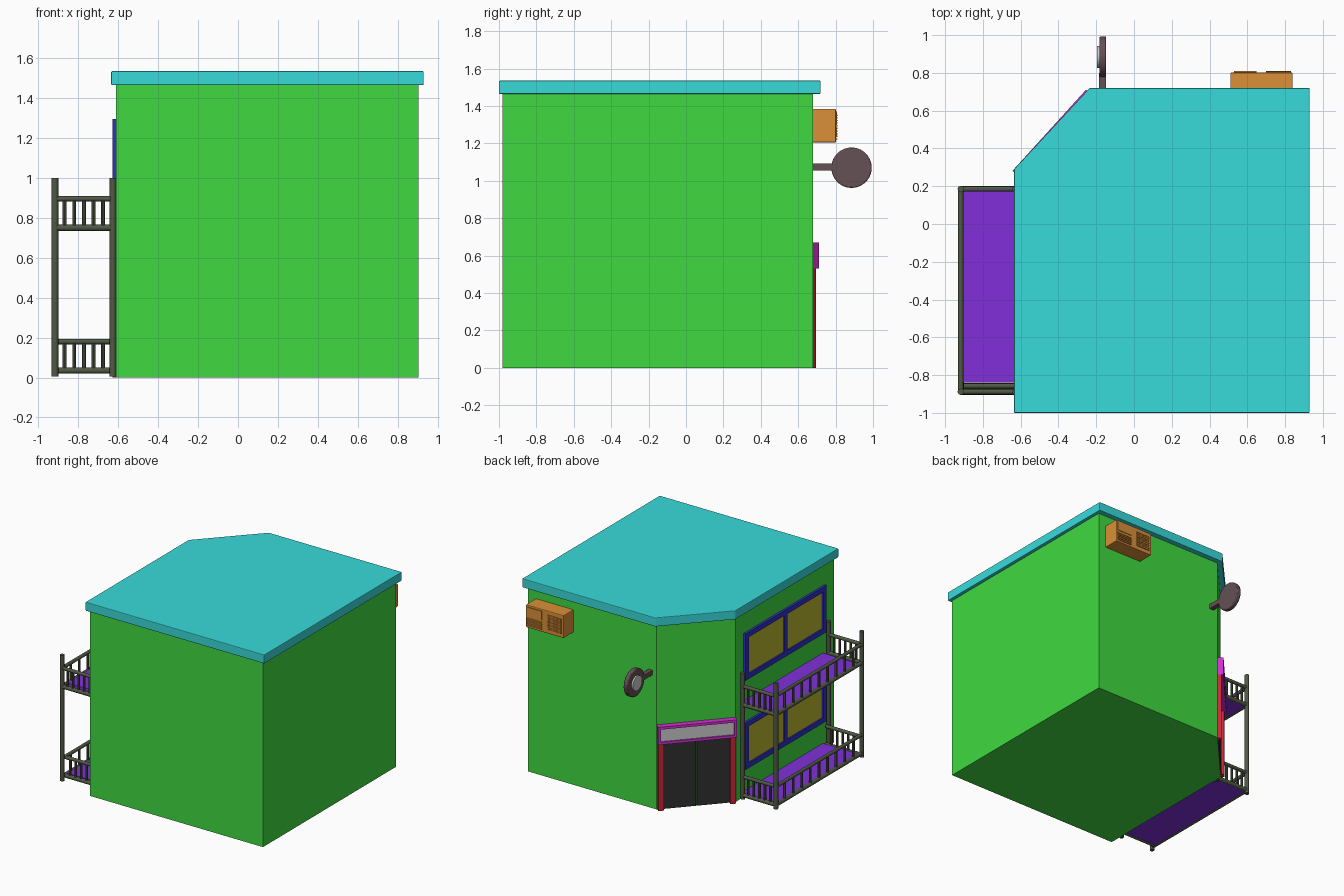
import bpy, bmesh, math
from mathutils import Matrix, Vector

if "Cube" in bpy.data.objects:
    bpy.data.objects.remove(bpy.data.objects["Cube"])


def mat(name, r, g, b):
    m = bpy.data.materials.new(name)
    m.diffuse_color = (r, g, b, 1)
    m.use_nodes = True
    m.node_tree.nodes["Principled BSDF"].inputs["Base Color"].default_value = m.diffuse_color
    return m


GREEN = mat("wall_green", 0.05, 0.70, 0.05)
TEAL = mat("roof_teal", 0.04, 0.70, 0.70)
ORANGE = mat("unit_orange", 0.70, 0.28, 0.04)
BROWN = mat("dark_brown", 0.13, 0.08, 0.09)
IRON = mat("iron", 0.08, 0.10, 0.06)
PURPLE = mat("floor_purple", 0.22, 0.03, 0.70)
BLUE = mat("frame_blue", 0.03, 0.03, 0.60)
YELLOW = mat("glass_yellow", 0.50, 0.47, 0.03)
RED = mat("frame_red", 0.60, 0.02, 0.04)
BLACK = mat("door_black", 0.03, 0.03, 0.03)
MAGENTA = mat("sign_magenta", 0.65, 0.03, 0.65)


def finish(name, bm, material, bevel=0.0, smooth=False):
    bmesh.ops.recalc_face_normals(bm, faces=bm.faces)
    me = bpy.data.meshes.new(name)
    bm.to_mesh(me)
    bm.free()
    ob = bpy.data.objects.new(name, me)
    bpy.context.collection.objects.link(ob)
    if material:
        me.materials.append(material)
    if bevel:
        b = ob.modifiers.new("bevel", 'BEVEL')
        b.width, b.segments = bevel, 2
    if smooth:
        bpy.context.view_layer.objects.active = ob
        ob.select_set(True)
        bpy.ops.object.shade_smooth_by_angle(angle=math.radians(35))
        ob.select_set(False)
    return ob


def add_box(bm, x, y, z, m=Matrix()):
    """Box from (min, max) ranges."""
    r = (x, y, z)
    c = Vector([(a + b) / 2 for a, b in r])
    s = [b - a for a, b in r]
    bmesh.ops.create_cube(bm, size=1, matrix=m @ Matrix.Translation(c) @ Matrix.Diagonal((*s, 1)))


def add_rod(bm, p, q, r, n=12):
    p, q = Vector(p), Vector(q)
    d = q - p
    m = Matrix.Translation((p + q) / 2) @ d.to_track_quat('Z', 'Y').to_matrix().to_4x4()
    bmesh.ops.create_cone(bm, cap_ends=True, segments=n, radius1=r, radius2=r, depth=d.length, matrix=m)


def boxes(name, ranges, material, m=Matrix(), bevel=0.0):
    bm = bmesh.new()
    for r in ranges:
        add_box(bm, *r, m)
    return finish(name, bm, material, bevel)


def prism(name, pts, z0, z1, material, bevel=0.0):
    bm = bmesh.new()
    f = bm.faces.new([bm.verts.new((x, y, z0)) for x, y in pts])
    g = bmesh.ops.extrude_face_region(bm, geom=[f])
    bmesh.ops.translate(bm, vec=(0, 0, z1 - z0), verts=[v for v in g["geom"] if isinstance(v, bmesh.types.BMVert)])
    return finish(name, bm, material, bevel)


# Building and roof slab, both with one cut corner
prism("walls", [(-0.61, -0.98), (0.905, -0.98), (0.905, 0.68), (-0.22, 0.68), (-0.61, 0.25)], 0, 1.47, GREEN)
prism("roof", [(-0.635, -1.0), (0.93, -1.0), (0.93, 0.72), (-0.235, 0.72), (-0.635, 0.29)], 1.465, 1.535, TEAL, 0.005)

# Entrance on the cut corner: local x along the wall, local y outwards
C = Matrix.Translation((-0.415, 0.465, 0)) @ Matrix.Rotation(math.atan2(0.43, 0.39), 4, 'Z')
boxes("door_frame", [((-0.285, -0.245), (-0.01, 0.03), (0, 0.54)),
                     ((0.245, 0.285), (-0.01, 0.03), (0, 0.54))], RED, C)
boxes("door_panels", [((-0.245, -0.003), (-0.01, 0.012), (0.005, 0.535)),
                      ((0.003, 0.245), (-0.01, 0.012), (0.005, 0.535))], BLACK, C)
boxes("sign_frame", [((-0.29, 0.29), (-0.01, 0.046), (0.53, 0.55)),
                     ((-0.29, 0.29), (-0.01, 0.046), (0.65, 0.67)),
                     ((-0.29, -0.27), (-0.01, 0.046), (0.55, 0.65)),
                     ((0.27, 0.29), (-0.01, 0.046), (0.55, 0.65))], MAGENTA, C)
boxes("sign_panel", [((-0.27, 0.27), (-0.01, 0.034), (0.55, 0.65))], None, C)

# Two-pane windows, one per storey
for label, z0, z1 in (("lower", 0.22, 0.59), ("upper", 0.925, 1.295)):
    X, y0, y1, w = (-0.628, -0.60), -0.86, 0.15, 0.04
    ym = (y0 + y1) / 2
    boxes(label + "_window_frame", [(X, (y0, y1), (z0, z0 + w)), (X, (y0, y1), (z1 - w, z1))] +
          [(X, (c - w / 2, c + w / 2), (z0 + w, z1 - w)) for c in (y0 + w / 2, ym, y1 - w / 2)], BLUE)
    boxes(label + "_window_glass", [((-0.617, -0.60), (y0 + w, y1 - w), (z0 + w, z1 - w))], YELLOW)

# Balcony posts
XO, XI, YN, YP = -0.917, -0.627, -0.888, 0.185
bm = bmesh.new()
for x in (XO, XI):
    for y in (YN, YP):
        add_rod(bm, (x, y, 0.005), (x, y, 1.0), 0.017)
finish("balcony_posts", bm, IRON, smooth=True)

# Balcony floors and railings
for label, z, yn in (("lower", 0.035, -0.858), ("upper", 0.75, YN)):
    boxes(label + "_balcony_floor", [((-0.915, -0.60), (-0.84, 0.18), (z - 0.012, z + 0.012))], PURPLE)
    bm = bmesh.new()
    top = z + 0.145
    for h, r in ((z, 0.016), (top, 0.0135)):
        add_rod(bm, (XO, YN, h), (XO, YP, h), r)
        for y in (yn, YP):
            add_rod(bm, (XO, y, h), (XI, y, h), r)
    for i in range(1, 10):
        y = YN + (YP - YN) * i / 10
        add_rod(bm, (XO, y, z), (XO, y, top), 0.01, 8)
    for i in range(1, 6):
        x = XO + (XI - XO) * i / 6
        for y in (yn, YP):
            add_rod(bm, (x, y, z), (x, y, top), 0.01, 8)
    finish(label + "_balcony_railing", bm, IRON, smooth=True)

# Round hanging sign on a bracket
boxes("hanging_sign_bracket", [((-0.184, -0.148), (0.67, 0.80), (1.055, 1.092))], BROWN)
bm = bmesh.new()
add_rod(bm, (-0.183, 0.885, 1.07), (-0.147, 0.885, 1.07), 0.108, 40)
finish("hanging_sign_disc", bm, BROWN, 0.006, True)
bm = bmesh.new()
add_rod(bm, (-0.196, 0.885, 1.07), (-0.18, 0.885, 1.07), 0.058, 32)
finish("hanging_sign_face", bm, None, smooth=True)

# Wall cooling unit with slats and fan grille
boxes("cooling_unit", [((0.51, 0.84), (0.67, 0.802), (1.205, 1.385))], ORANGE, bevel=0.006)
boxes("cooling_unit_slats", [((0.70, 0.83), (0.795, 0.809), (1.22 + i * 0.014, 1.227 + i * 0.014))
                             for i in range(5)], ORANGE)
boxes("cooling_unit_panel", [((0.70, 0.83), (0.795, 0.807), (1.30, 1.37))], ORANGE)
bm = bmesh.new()
for i in range(9):
    t = 0.014 * i
    add_box(bm, (0.53 + t, 0.537 + t), (0.795, 0.807), (1.235, 1.354))
    add_box(bm, (0.53, 0.649), (0.795, 0.809), (1.235 + t, 1.242 + t))
finish("cooling_unit_grille", bm, ORANGE)
